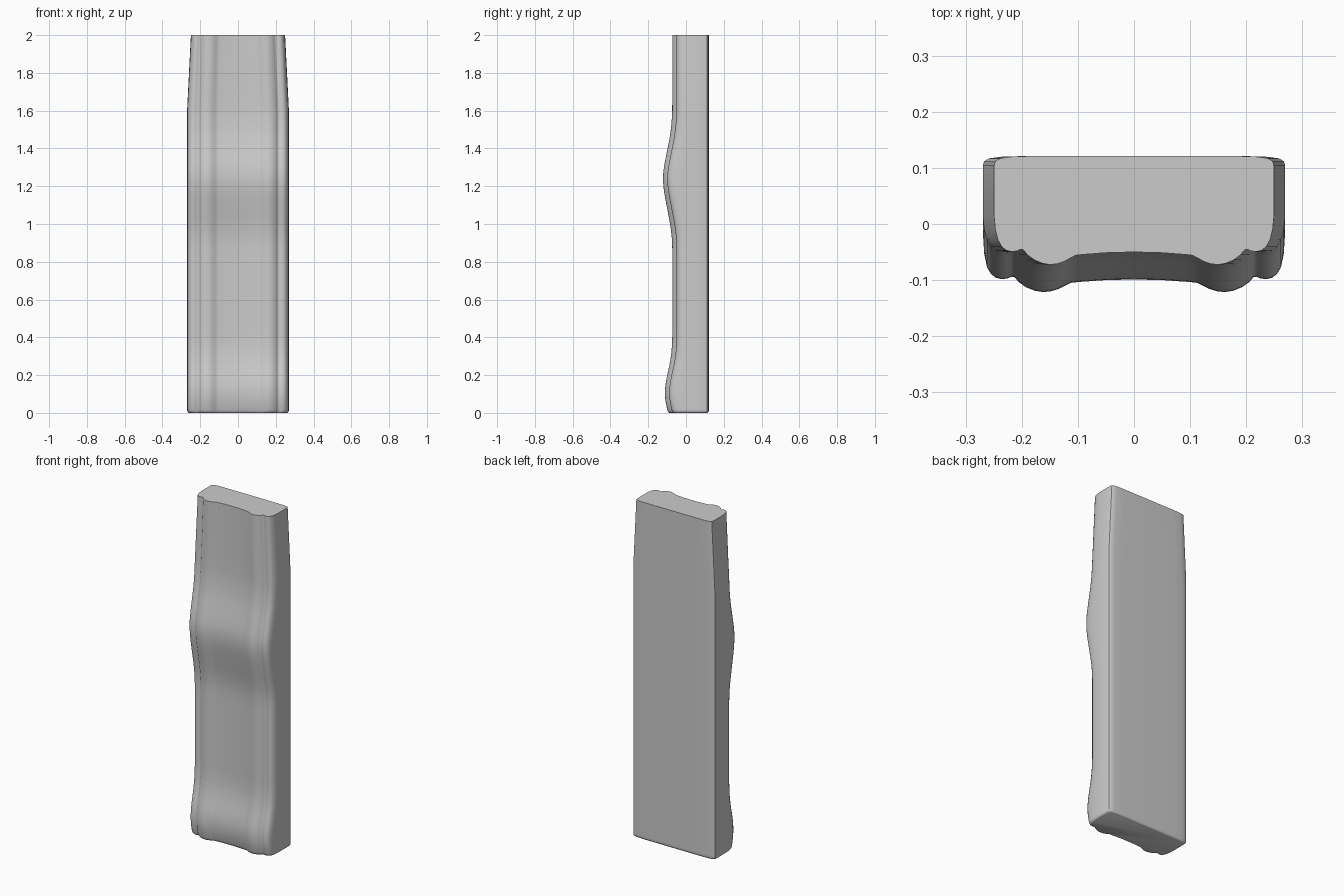
import bpy, bmesh

if "Cube" in bpy.data.objects:
    bpy.data.objects.remove(bpy.data.objects["Cube"])

# Right half of the cross-section, front centre round to back centre
HALF = [(0, -.050), (.05, -.051), (.10, -.0545), (.113, -.056), (.123, -.061),
        (.135, -.067), (.148, -.071), (.162, -.0725), (.177, -.070), (.192, -.064),
        (.205, -.055), (.213, -.046), (.218, -.045), (.225, -.048), (.235, -.0495),
        (.246, -.047), (.255, -.040), (.262, -.028), (.267, -.010), (.2695, .015),
        (.2695, .05), (.2695, .104), (.267, .112), (.258, .117), (.235, .120),
        (.18, .1215), (0, .1215)]
# Height and forward swell of the front face
SWELL = [(0, .022), (.05, .034), (.10, .039), (.15, .036), (.20, .027), (.26, .014),
         (.33, .004), (.42, 0), (.85, 0), (.93, .003), (1.0, .012), (1.08, .027),
         (1.15, .040), (1.20, .047), (1.24, .049), (1.28, .047), (1.33, .039),
         (1.40, .025), (1.47, .012), (1.54, .004), (1.62, 0), (2.0, 0)]


def swell(z):
    """Smooth cubic interpolation of the swell curve."""
    n = len(SWELL)
    slope = lambda i: ((SWELL[min(i + 1, n - 1)][1] - SWELL[max(i - 1, 0)][1]) /
                       (SWELL[min(i + 1, n - 1)][0] - SWELL[max(i - 1, 0)][0]))
    for i in range(n - 1):
        (a, p), (b, q) = SWELL[i], SWELL[i + 1]
        if z <= b:
            h, t = b - a, (z - a) / (b - a)
            v = (p * (1 + 2 * t) * (1 - t) ** 2 + slope(i) * h * t * (1 - t) ** 2 +
                 q * t * t * (3 - 2 * t) - slope(i + 1) * h * t * t * (1 - t))
            return max(v, 0)
    return 0


def section(bm, z, inset=0):
    """One closed ring of the moulded profile."""
    taper = 1 - .0745 * max(0, z - 1.6) / .4
    s = swell(z)
    outline = HALF + [(-x, y) for x, y in HALF[-2:0:-1]]
    ring = []
    for x, y in outline:
        weight = min(1, max(0, (.06 - y) / .08))
        ring.append(bm.verts.new((x * taper * (1 - inset / .27),
                                  (y - s * weight) * (1 - inset / .12), z)))
    return ring


# Moulded slab: stacked sections, small rounded foot edge, flat caps
bm = bmesh.new()
levels = [(0, .008), (.003, .004), (.008, .001), (.015, 0)]
levels += [(.025 * i, 0) for i in range(1, 65)] + [(1.7, 0), (1.8, 0), (1.9, 0), (2.0, 0)]
rings = [section(bm, z, i) for z, i in levels]
for low, high in zip(rings, rings[1:]):
    for k in range(len(low)):
        j = (k + 1) % len(low)
        bm.faces.new((low[k], low[j], high[j], high[k]))
bm.faces.new(rings[0][::-1])
bm.faces.new(rings[-1])
bmesh.ops.recalc_face_normals(bm, faces=bm.faces)

mesh = bpy.data.meshes.new("moulded_panel")
bm.to_mesh(mesh)
bm.free()
panel = bpy.data.objects.new("moulded_panel", mesh)
bpy.context.collection.objects.link(panel)
bpy.context.view_layer.objects.active = panel
panel.select_set(True)
bpy.ops.object.shade_smooth_by_angle(angle=0.7)
